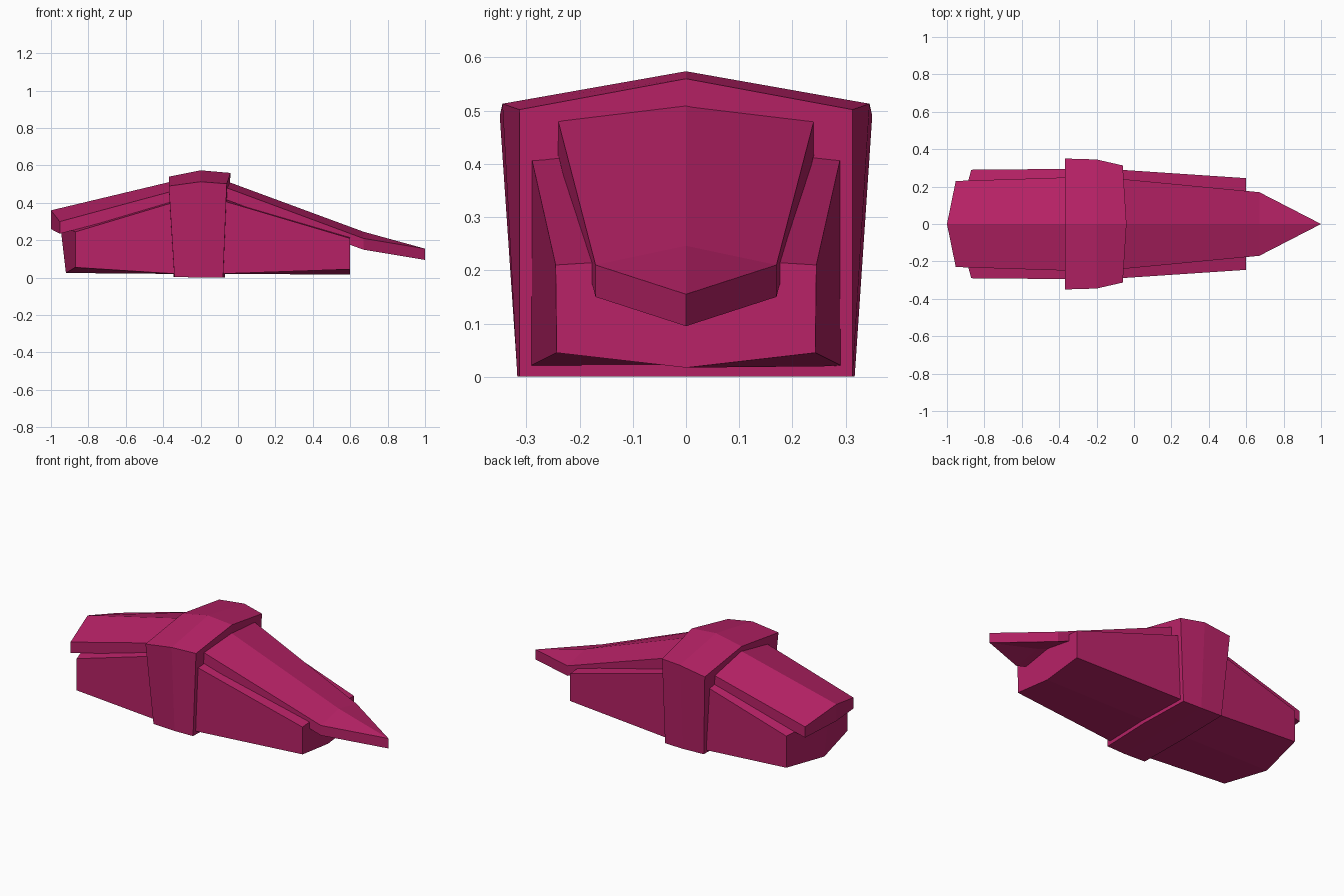
import bpy
import bmesh

cube = bpy.data.objects.get("Cube")
if cube:
    bpy.data.objects.remove(cube, do_unlink=True)

COLOUR = (0.48, 0.016, 0.135, 1.0)
magenta = bpy.data.materials.new("magenta")
magenta.use_nodes = True
magenta.diffuse_color = COLOUR
magenta.node_tree.nodes["Principled BSDF"].inputs["Base Color"].default_value = COLOUR


def loft(name, sections):
    """Each section: ridge, upper edge, lower edge, keel; edges are mirrored in y."""
    bm = bmesh.new()
    rings = []
    for ridge, upper, lower, keel in sections:
        flip = [(x, -y, z) for x, y, z in (lower, upper)]
        rings.append([bm.verts.new(p) for p in (ridge, upper, lower, keel, *flip)])
    for a, b in zip(rings, rings[1:]):
        for i in range(6):
            j = (i + 1) % 6
            bm.faces.new((a[i], a[j], b[j], b[i]))
    # End caps are split along the centre line so they can fold
    for ring in (rings[0], rings[-1]):
        bm.faces.new(ring[:4])
        bm.faces.new(ring[3:] + ring[:1])
    bmesh.ops.remove_doubles(bm, verts=bm.verts, dist=0.0005)
    bmesh.ops.recalc_face_normals(bm, faces=bm.faces)
    mesh = bpy.data.meshes.new(name)
    bm.to_mesh(mesh)
    bm.free()
    mesh.materials.append(magenta)
    obj = bpy.data.objects.new(name, mesh)
    bpy.context.collection.objects.link(obj)
    return obj


# Raised band around the middle
loft("centre_band", [
    [(-0.37, 0, 0.54), (-0.37, 0.35, 0.49), (-0.34, 0.317, 0.005), (-0.345, 0, 0.005)],
    [(-0.20, 0, 0.574), (-0.20, 0.345, 0.513), (-0.20, 0.317, 0), (-0.20, 0, 0)],
    [(-0.04, 0, 0.56), (-0.06, 0.313, 0.502), (-0.08, 0.313, 0), (-0.07, 0, 0)],
])

# Lower hull, pointed end and blunt end
loft("nose_hull", [
    [(-0.12, 0, 0.46), (-0.12, 0.293, 0.423), (-0.12, 0.293, 0.02), (-0.12, 0, 0.02)],
    [(0.60, 0, 0.225), (0.60, 0.245, 0.21), (0.60, 0.243, 0.045), (0.60, 0, 0.017)],
])
loft("tail_hull", [
    [(-0.95, 0, 0.28), (-0.87, 0.29, 0.245), (-0.87, 0.29, 0.055), (-0.92, 0, 0.025)],
    [(-0.32, 0, 0.45), (-0.32, 0.295, 0.41), (-0.32, 0.295, 0.02), (-0.32, 0, 0.02)],
])

# Roof plates over the hull
loft("nose_roof", [
    [(-0.10, 0, 0.53), (-0.10, 0.244, 0.495), (-0.10, 0.244, 0.43), (-0.10, 0, 0.46)],
    [(0.67, 0, 0.246), (0.67, 0.17, 0.21), (0.67, 0.17, 0.15), (0.67, 0, 0.18)],
    [(1.0, 0, 0.155), (1.0, 0, 0.155), (1.0, 0, 0.095), (1.0, 0, 0.095)],
])
loft("tail_roof", [
    [(-1.0, 0, 0.36), (-0.953, 0.23, 0.30), (-0.953, 0.23, 0.235), (-1.0, 0, 0.26)],
    [(-0.33, 0, 0.52), (-0.33, 0.25, 0.468), (-0.33, 0.25, 0.40), (-0.33, 0, 0.44)],
])
